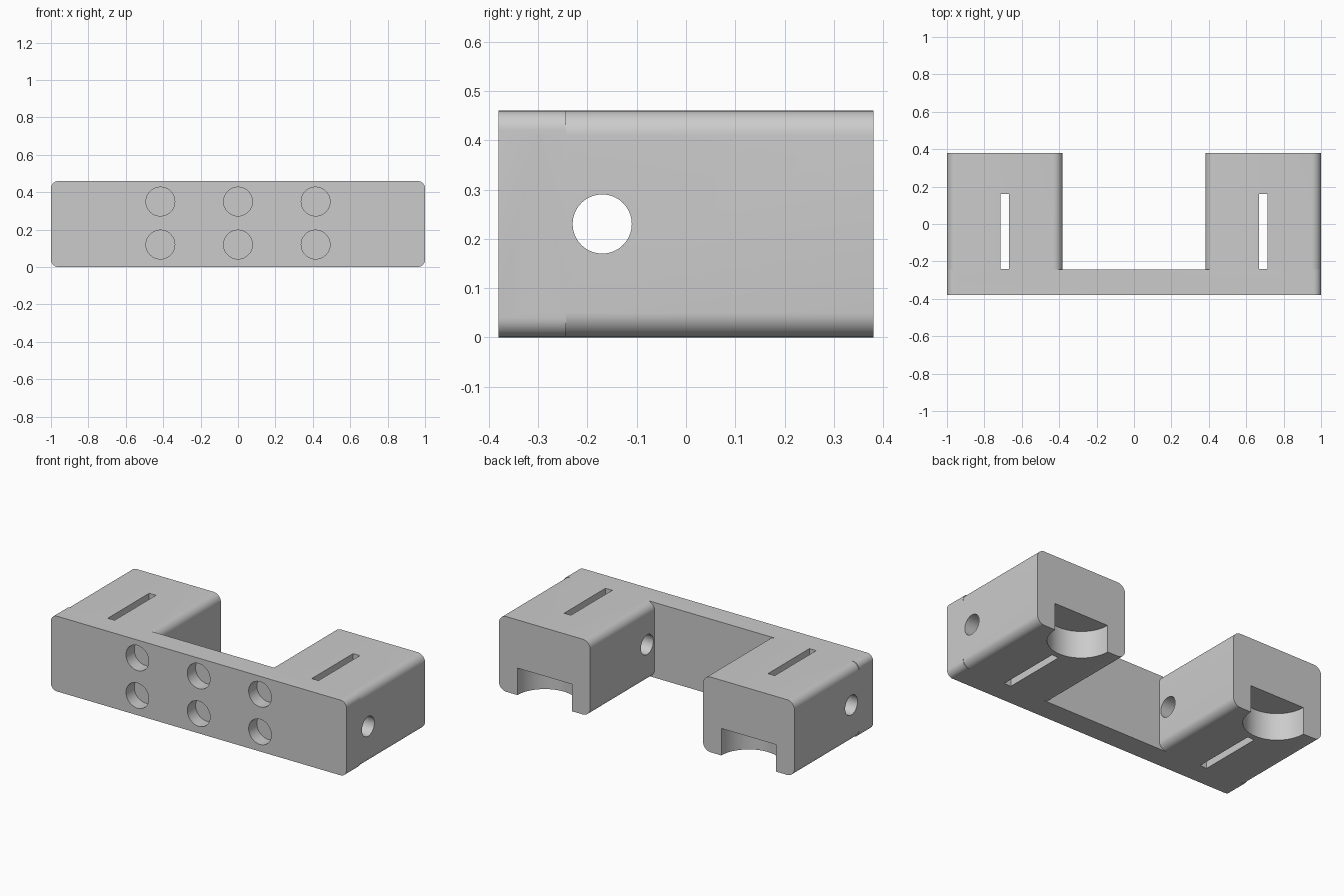
import bpy, bmesh, math

if "Cube" in bpy.data.objects:
    bpy.data.objects.remove(bpy.data.objects["Cube"])


def rounded_bar(name, x0, x1, y0, y1, r, height=0.46, steps=8):
    """Rounded rectangle in the XZ plane, extruded along y."""
    pts = []
    for cx, cz, start in ((x1 - r, height - r, 0), (x0 + r, height - r, 90),
                          (x0 + r, r, 180), (x1 - r, r, 270)):
        for i in range(steps + 1):
            a = math.radians(start + 90 * i / steps)
            pts.append((cx + r * math.cos(a), y0, cz + r * math.sin(a)))
    bm = bmesh.new()
    face = bm.faces.new([bm.verts.new(p) for p in pts])
    ext = bmesh.ops.extrude_face_region(bm, geom=[face])
    moved = [v for v in ext["geom"] if isinstance(v, bmesh.types.BMVert)]
    bmesh.ops.translate(bm, verts=moved, vec=(0, y1 - y0, 0))
    bmesh.ops.recalc_face_normals(bm, faces=bm.faces)
    mesh = bpy.data.meshes.new(name)
    bm.to_mesh(mesh)
    bm.free()
    obj = bpy.data.objects.new(name, mesh)
    bpy.context.collection.objects.link(obj)
    return obj


def cylinder(loc, r, depth, rot=(0, 0, 0)):
    bpy.ops.mesh.primitive_cylinder_add(vertices=64, radius=r, depth=depth,
                                        location=loc, rotation=rot)
    return bpy.context.object


def box(loc, size):
    bpy.ops.mesh.primitive_cube_add(size=1, location=loc)
    obj = bpy.context.object
    obj.scale = size
    return obj


def combine(target, tool, operation):
    """Apply an exact boolean and remove the tool object."""
    tool.hide_render = True
    mod = target.modifiers.new("cut", 'BOOLEAN')
    mod.operation, mod.solver, mod.object = operation, 'EXACT', tool
    bpy.context.view_layer.objects.active = target
    bpy.ops.object.modifier_apply(modifier=mod.name)
    bpy.data.objects.remove(tool, do_unlink=True)


# front plate joined to the two arms
bracket = rounded_bar("u_bracket", -1, 1, -0.38, -0.243, 0.04)
for x0, x1 in ((-1, -0.382), (0.382, 1)):
    combine(bracket, rounded_bar("arm", x0, x1, -0.3, 0.38, 0.05), 'UNION')

# blind round holes in the front face
for x in (-0.415, 0, 0.415):
    for z in (0.12, 0.35):
        combine(bracket, cylinder((x, -0.38, z), 0.077, 0.16,
                                  (math.pi / 2, 0, 0)), 'DIFFERENCE')

# per arm: vertical slot, half-round pocket, sideways through hole
for s in (-1, 1):
    combine(bracket, box((s * 0.69, -0.04, 0.23), (0.046, 0.4, 1)), 'DIFFERENCE')
    combine(bracket, cylinder((s * 0.69, 0.38, 0.0), 0.185, 0.33), 'DIFFERENCE')
    combine(bracket, cylinder((s * 0.69, -0.17, 0.23), 0.06, 0.9,
                              (0, math.pi / 2, 0)), 'DIFFERENCE')

# smooth the rounded edges and hole walls, keep corners sharp
bpy.ops.object.select_all(action='DESELECT')
bracket.select_set(True)
bpy.context.view_layer.objects.active = bracket
bpy.ops.object.shade_smooth_by_angle(angle=math.radians(30))
